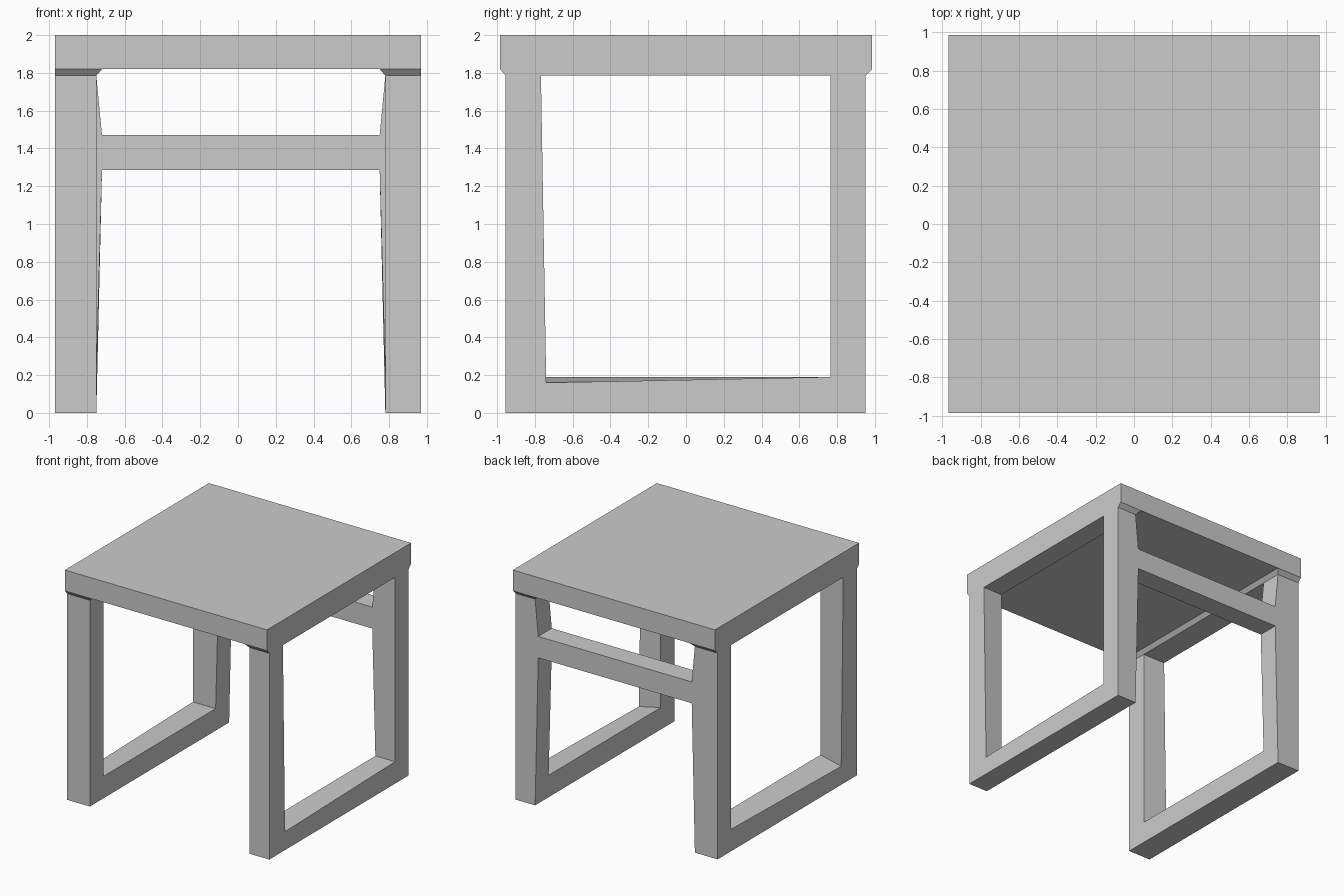
import bpy
import bmesh

if "Cube" in bpy.data.objects:
    bpy.data.objects.remove(bpy.data.objects["Cube"], do_unlink=True)

# Single plain grey
grey = bpy.data.materials.new("plain grey")
grey.use_nodes = True
colour = (0.6, 0.6, 0.6, 1)
grey.diffuse_color = colour
grey.node_tree.nodes["Principled BSDF"].inputs["Base Color"].default_value = colour


def finish(name, bm):
    bmesh.ops.recalc_face_normals(bm, faces=bm.faces)
    mesh = bpy.data.meshes.new(name)
    bm.to_mesh(mesh)
    bm.free()
    mesh.materials.append(grey)
    obj = bpy.data.objects.new(name, mesh)
    bpy.context.collection.objects.link(obj)
    return obj


def block(name, low, high, z0, z1):
    """Six-sided block between two (x0, x1, y0, y1) rectangles."""
    bm = bmesh.new()
    rings = []
    for (x0, x1, y0, y1), z in ((low, z0), (high, z1)):
        corners = ((x0, y0), (x1, y0), (x1, y1), (x0, y1))
        rings.append([bm.verts.new((x, y, z)) for x, y in corners])
    bm.faces.new(rings[0])
    bm.faces.new(rings[1])
    for i in range(4):
        j = (i + 1) % 4
        bm.faces.new((rings[0][i], rings[0][j], rings[1][j], rings[1][i]))
    return finish(name, bm)


HALF_X, HALF_Y = 0.968, 0.985
FRONT, BACK = -0.955, 0.95
FRONT_IN, BACK_IN = -0.768, 0.765
BAR_LOW, BAR_HIGH = 1.285, 1.47
LEG_TOP, SEAT_BOTTOM, FLARE = 1.785, 1.82, 0.03

# Seat slab
seat_rect = (-HALF_X, HALF_X, -HALF_Y, HALF_Y)
block("seat", seat_rect, seat_rect, SEAT_BOTTOM, 2)


def leg_frame(name, side, inner_x):
    """Front leg, floor runner and back leg as one U-shaped strip."""
    rim = [(FRONT, LEG_TOP), (FRONT, 0), (BACK, 0)]
    hole = [(FRONT_IN, LEG_TOP), (FRONT_IN, 0.19), (BACK_IN, 0.19)]
    for z in (BAR_LOW, BAR_HIGH, LEG_TOP):
        rim.append((BACK, z))
        hole.append((BACK_IN, z))
    outer_hole = list(hole)
    outer_hole[1] = (-0.74, 0.16)
    # Back leg widens where the crossbar joins
    inner_xs = [inner_x - (FLARE if i in (3, 4) else 0) for i in range(len(rim))]

    bm = bmesh.new()
    sections = []
    for a, b, c, xi in zip(rim, outer_hole, hole, inner_xs):
        points = ((HALF_X, a), (HALF_X, b), (xi, c), (xi, a))
        sections.append([bm.verts.new((side * x, *p)) for x, p in points])
    for s, t in zip(sections, sections[1:]):
        for k in range(4):
            n = (k + 1) % 4
            bm.faces.new((s[k], s[n], t[n], t[k]))
    bm.faces.new(sections[0])
    bm.faces.new(sections[-1])
    return finish(name, bm)


# Leg frames and the flared rails that carry the seat
INNER = {"left": (1, 0.78), "right": (-1, 0.75)}
for label, (side, inner_x) in INNER.items():
    leg_frame(label + "_leg_frame", side, inner_x)
    block(label + "_seat_rail",
          (side * inner_x, side * HALF_X, FRONT, BACK),
          (side * (inner_x - FLARE), side * HALF_X, -HALF_Y, HALF_Y),
          LEG_TOP, SEAT_BOTTOM)

# Rear crossbar
bar = (FLARE - INNER["right"][1], INNER["left"][1] - FLARE, BACK_IN, BACK)
block("back_crossbar", bar, bar, BAR_LOW, BAR_HIGH)
